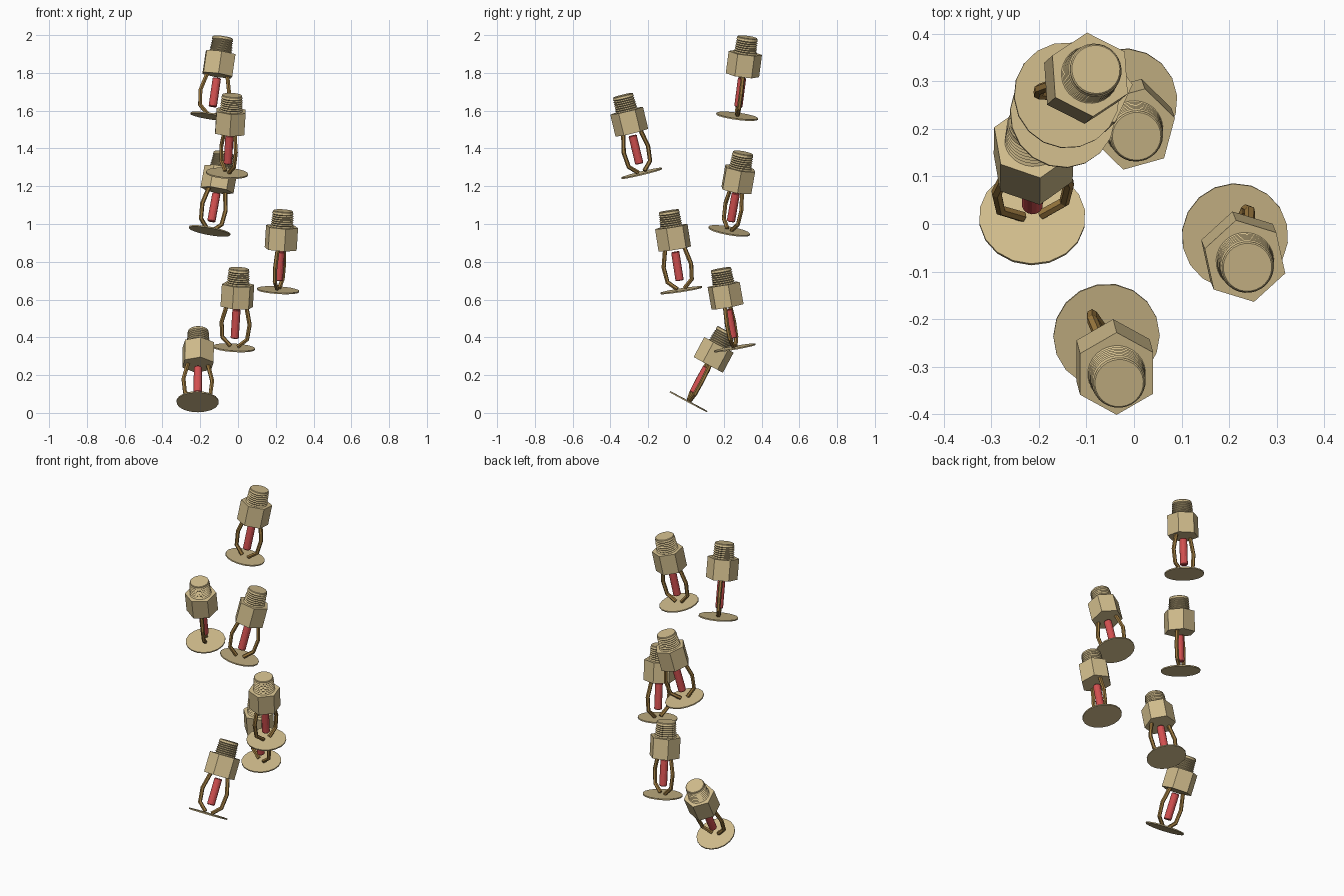
import bpy, bmesh
from math import sin, cos, pi, radians
from mathutils import Vector, Matrix

cube = bpy.data.objects.get("Cube")
if cube:
    bpy.data.objects.remove(cube, do_unlink=True)


def material(name, rgb):
    m = bpy.data.materials.new(name)
    m.use_nodes = True
    colour = (*rgb, 1)
    m.diffuse_color = colour
    m.node_tree.nodes["Principled BSDF"].inputs["Base Color"].default_value = colour
    return m


brass = material("pale brass", (0.63, 0.50, 0.26))
bronze = material("dark bronze", (0.33, 0.19, 0.05))
red = material("red glass", (0.65, 0.08, 0.08))


def lathe(name, profile, sides, mat, phase=0.0):
    """Closed solid of revolution from (radius, height) pairs."""
    bm = bmesh.new()
    rings = []
    for r, z in profile:
        angles = [phase + 2 * pi * i / sides for i in range(sides)]
        rings.append([bm.verts.new((r * cos(a), r * sin(a), z)) for a in angles])
    for low, high in zip(rings, rings[1:]):
        for i in range(sides):
            j = (i + 1) % sides
            bm.faces.new((low[i], low[j], high[j], high[i]))
    bm.faces.new(rings[0][::-1])
    bm.faces.new(rings[-1])
    mesh = bpy.data.meshes.new(name)
    bm.to_mesh(mesh)
    bm.free()
    mesh.materials.append(mat)
    return mesh


def frame_arms(name, path, radius, mat):
    """Pair of mirrored bent bars, as one mesh."""
    curve = bpy.data.curves.new(name, 'CURVE')
    curve.dimensions = '3D'
    curve.bevel_depth = radius
    curve.bevel_resolution = 1
    curve.use_fill_caps = True
    for side in (1, -1):
        spline = curve.splines.new('POLY')
        spline.points.add(len(path) - 1)
        for p, (x, z) in zip(spline.points, path):
            p.co = (side * x, 0, z, 1)
    temp = bpy.data.objects.new(name, curve)
    bpy.context.collection.objects.link(temp)
    graph = bpy.context.evaluated_depsgraph_get()
    mesh = bpy.data.meshes.new_from_object(temp.evaluated_get(graph))
    bpy.data.objects.remove(temp, do_unlink=True)
    mesh.materials.clear()
    mesh.materials.append(mat)
    for poly in mesh.polygons:
        poly.use_smooth = False
    return mesh


# Tapered thread made of stacked ridges, with a chamfered tip
ridges, base, pitch = 7, 0.34, 0.0115
thread = []
for i in range(ridges):
    r = 0.061 - 0.0007 * i
    thread += [(r - 0.006, base + i * pitch), (r, base + (i + 0.5) * pitch)]
thread += [(0.054, 0.4215), (0.054, 0.427), (0.051, 0.43)]

parts = {
    "deflector_disc": lathe("deflector_disc", [(0.112, 0), (0.112, 0.007)], 18, brass),
    "hex_nut": lathe("hex_nut", [(0.089, 0.225), (0.089, 0.345)], 6, brass, pi / 6),
    "pipe_thread": lathe("pipe_thread", thread, 28, brass),
    "glass_bulb": lathe("glass_bulb", [(0.019, 0.055), (0.022, 0.059),
                                       (0.022, 0.206), (0.019, 0.21)], 14, red),
    "frame_arms": frame_arms("frame_arms", [(0.052, 0.235), (0.077, 0.135),
                                            (0.068, 0.055), (0.02, 0.012)], 0.0115, bronze),
}

# Each head: disc centre, thread tip, direction of the arms in degrees
heads = [
    ((-0.142, 0.27, 1.567), (-0.08, 0.325, 1.99), 4),
    ((-0.058, -0.234, 1.265), (-0.031, -0.335, 1.685), 120),
    ((-0.151, 0.228, 0.96), (-0.075, 0.302, 1.378), 35),
    ((0.212, -0.025, 0.646), (0.239, -0.092, 1.077), 73),
    ((-0.021, 0.259, 0.341), (0.006, 0.183, 0.772), -15),
    ((-0.214, 0.012, 0.056), (-0.21, 0.216, 0.438), 10),
]
for n, (disc, tip, turn) in enumerate(heads, 1):
    disc = Vector(disc)
    axis = (Vector(tip) - disc).normalized()
    arm = Vector((cos(radians(turn)), sin(radians(turn)), 0))
    arm = (arm - axis * arm.dot(axis)).normalized()
    rot = Matrix((arm, axis.cross(arm), axis)).transposed()
    for name, mesh in parts.items():
        obj = bpy.data.objects.new(f"{name}_{n}", mesh)
        obj.matrix_world = Matrix.Translation(disc) @ rot.to_4x4()
        bpy.context.collection.objects.link(obj)
